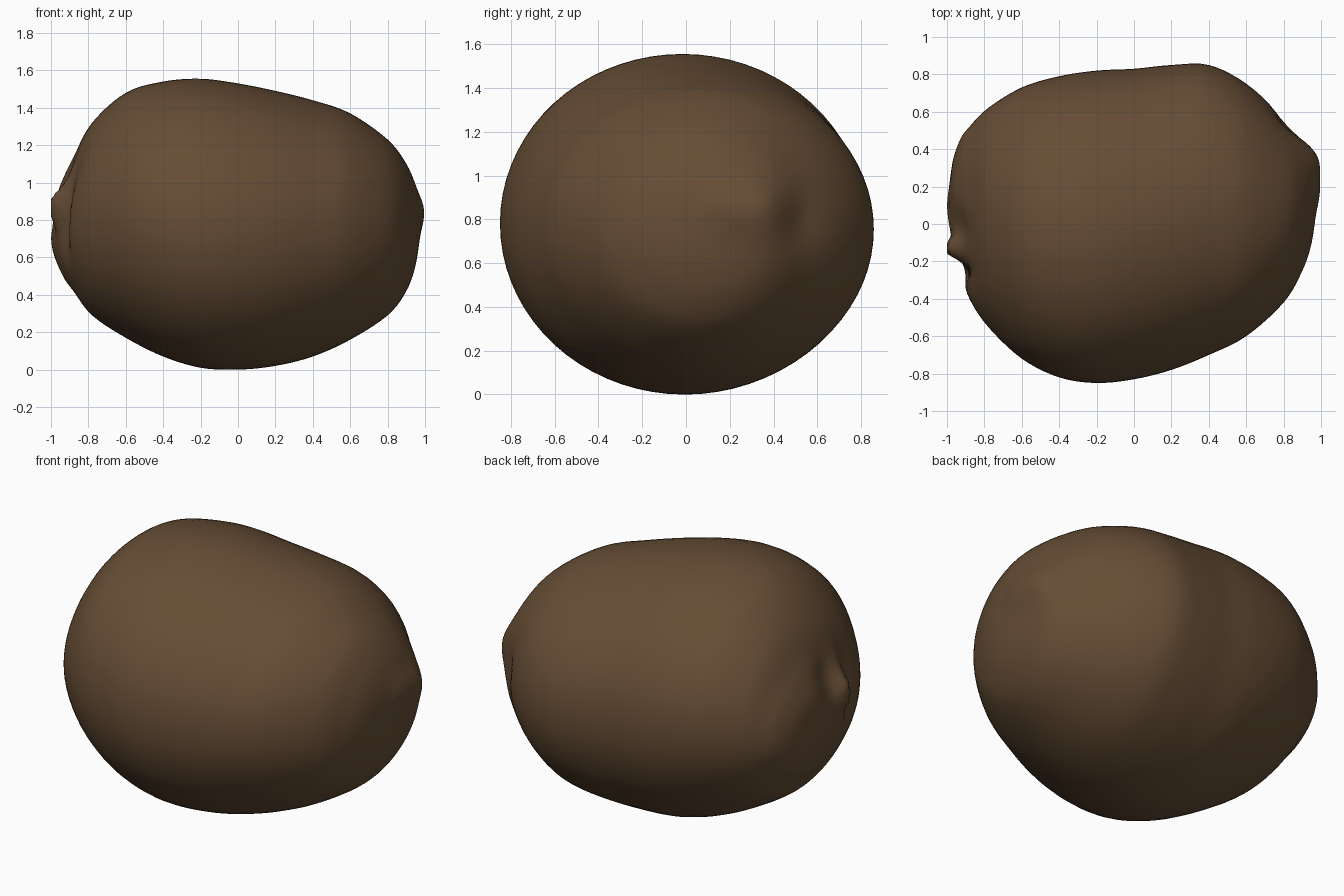
import bpy, bmesh, math
from mathutils import Vector

cube = bpy.data.objects.get("Cube")
if cube:
    bpy.data.objects.remove(cube, do_unlink=True)

# Skin colour
skin = bpy.data.materials.new("brown skin")
skin.use_nodes = True
colour = (0.133, 0.075, 0.036, 1)
skin.diffuse_color = colour
bsdf = skin.node_tree.nodes["Principled BSDF"]
bsdf.inputs["Base Color"].default_value = colour
bsdf.inputs["Roughness"].default_value = 0.9

# Cross-section stations along the fruit: x, front y, back y, bottom z, top z
STATIONS = [
    (-.985, .06, .16, .70, .80),
    (-.97, -.08, .33, .59, .93),
    (-.93, -.26, .45, .49, 1.04),
    (-.88, -.40, .52, .42, 1.14),
    (-.78, -.55, .62, .29, 1.32),
    (-.6, -.72, .73, .17, 1.48),
    (-.4, -.82, .79, .07, 1.54),
    (-.2, -.85, .82, .01, 1.555),
    (0, -.83, .83, .0, 1.53),
    (.2, -.78, .85, .02, 1.49),
    (.4, -.70, .85, .07, 1.44),
    (.6, -.60, .75, .16, 1.37),
    (.8, -.42, .57, .29, 1.23),
    (.9, -.25, .46, .42, 1.10),
    (.95, -.10, .36, .56, .98),
    (.975, .08, .22, .73, .85),
]
AROUND, STEPS = 72, 5


def spline(a, b, c, d, t):
    """Catmull-Rom blend of four stations."""
    return [q + .5 * t * (r - p + t * (2*p - 5*q + 4*r - s + t * (3*(q - r) + s - p)))
            for p, q, r, s in zip(a, b, c, d)]


def bump(p, y, z, ry, rz):
    """Soft round falloff on an end of the fruit."""
    return math.exp(-((p.y - y) / ry) ** 2 - ((p.z - z) / rz) ** 2)


def sculpt_ends(p):
    """Stem nub with its hollow on one end, blossom scar on the other."""
    if p.x < -.7:
        p.x -= .075 * bump(p, -.14, .88, .06, .1)
        p.x += .05 * bump(p, -.24, .84, .07, .2)
        p.x += .03 * bump(p, -.02, 1.0, .1, .12)
        p.x -= .015 * bump(p, .08, .68, .15, .1)
    elif p.x > .7:
        p.x += .035 * bump(p, .34, .84, .12, .12)
        p.x -= .04 * bump(p, .52, .8, .08, .14)
        p.x += .015 * bump(p, .17, .87, .1, .08)
    p.x = max(-1, min(1, p.x))
    return p


# Loft the rings along the fruit
bm = bmesh.new()
rows = []
last = len(STATIONS) - 1
for i in range(last):
    quad = [STATIONS[max(0, min(last, i + k))] for k in (-1, 0, 1, 2)]
    rows += [spline(*quad, s / STEPS) for s in range(STEPS)]
rows.append(STATIONS[-1])

rings = []
for x, front, back, low, high in rows:
    ring = []
    for k in range(AROUND):
        a = math.tau * k / AROUND
        p = Vector((x, (front + back) / 2 + (back - front) / 2 * math.cos(a),
                    (low + high) / 2 + (high - low) / 2 * math.sin(a)))
        ring.append(bm.verts.new(sculpt_ends(p)))
    rings.append(ring)

for r, s in zip(rings, rings[1:]):
    for k in range(AROUND):
        n = (k + 1) % AROUND
        bm.faces.new((r[k], r[n], s[n], s[k]))

# Close both tips with fans
for ring in (rings[0], rings[-1]):
    middle = sum((v.co for v in ring), Vector()) / AROUND
    tip = bm.verts.new(middle)
    for k in range(AROUND):
        bm.faces.new((ring[k], ring[(k + 1) % AROUND], tip))
bmesh.ops.recalc_face_normals(bm, faces=bm.faces)

mesh = bpy.data.meshes.new("fruit_body")
bm.to_mesh(mesh)
bm.free()
mesh.materials.append(skin)
mesh.shade_smooth()
body = bpy.data.objects.new("fruit_body", mesh)
bpy.context.collection.objects.link(body)
